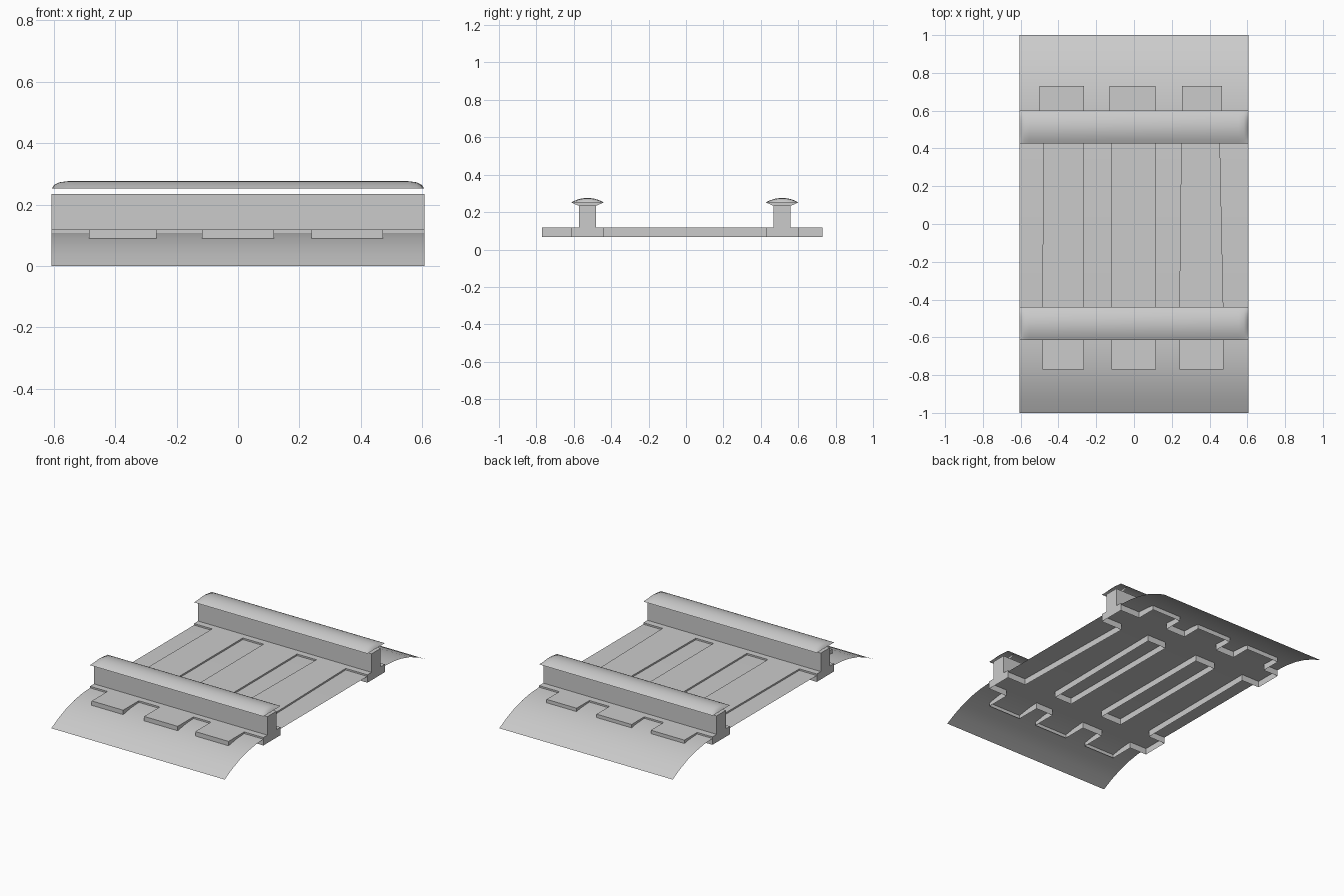
import bpy
import bmesh
import math

cube = bpy.data.objects.get("Cube")
if cube:
    bpy.data.objects.remove(cube)

grey = bpy.data.materials.new("plain grey")
grey.use_nodes = True
COLOUR = (0.6, 0.6, 0.6, 1)
grey.diffuse_color = COLOUR
grey.node_tree.nodes["Principled BSDF"].inputs["Base Color"].default_value = COLOUR

HALF = 0.607                 # half width of the whole section
DECK, TOP, BOTTOM = 0.108, 0.118, 0.068
WEB_TOP, LIP, CROWN = 0.235, 0.252, 0.024


def finish(name, bm, smooth=False):
    mesh = bpy.data.meshes.new(name)
    bm.to_mesh(mesh)
    bm.free()
    mesh.materials.append(grey)
    obj = bpy.data.objects.new(name, mesh)
    bpy.context.collection.objects.link(obj)
    if smooth:
        bpy.ops.object.select_all(action="DESELECT")
        obj.select_set(True)
        bpy.context.view_layer.objects.active = obj
        bpy.ops.object.shade_smooth_by_angle(angle=math.radians(35))
    return obj


def surface(bm, rows, keep=lambda j, i: True):
    """Fill a grid of points with quads, leaving out unwanted cells."""
    grid = [[bm.verts.new(p) for p in row] for row in rows]
    for j in range(len(grid) - 1):
        for i in range(len(grid[0]) - 1):
            if keep(j, i):
                bm.faces.new((grid[j][i], grid[j][i + 1],
                              grid[j + 1][i + 1], grid[j + 1][i]))


# Ballast sheet: flat deck with a curved slope down at each end
slope = [(1, 0), (0.93, 0.036), (0.85, 0.068), (0.77, 0.09), (0.69, 0.103), (0.61, DECK)]
profile = [(-y, z) for y, z in slope] + [(y, z) for y, z in reversed(slope)]
bm = bmesh.new()
surface(bm, [[(-HALF, y, z), (HALF, y, z)] for y, z in profile])
finish("ballast_sheet", bm, smooth=True)

# Sleeper frame: three uneven planks joined by two rail bases, open underneath
front = (-HALF, -0.485, -0.265, -0.118, 0.117, 0.24, 0.473, HALF)
inner = (-HALF, -0.48, -0.265, -0.12, 0.115, 0.25, 0.455, HALF)
back = (-HALF, -0.5, -0.265, -0.13, 0.115, 0.255, 0.465, HALF)
stations = [(-0.77, front), (-0.613, front), (-0.441, front),
            (0.427, inner), (0.602, back), (0.73, back)]
bm = bmesh.new()
surface(bm, [[(x, y, TOP) for x in edges] for y, edges in stations],
        keep=lambda j, i: j % 2 == 1 or i % 2 == 1)
loose = [v for v in bm.verts if not v.link_faces]
bmesh.ops.delete(bm, geom=loose, context="VERTS")
rim = [e for e in bm.edges if e.is_boundary]
walls = bmesh.ops.extrude_edge_only(bm, edges=rim)["geom"]
bmesh.ops.translate(bm, vec=(0, 0, BOTTOM - TOP),
                    verts=[v for v in walls if isinstance(v, bmesh.types.BMVert)])
finish("sleeper_frame", bm)

# Rails: upright web and a domed head whose crown drops to the lip at both ends
taper = [(HALF, 0), (0.599, 0.5), (0.582, 0.85), (0.555, 1)]
ends = [(-x, f) for x, f in taper] + [(x, f) for x, f in reversed(taper)]
across = [i / 5 - 1 for i in range(11)]
for side, y in (("front", -0.527), ("back", 0.514)):
    bm = bmesh.new()
    bmesh.ops.create_cube(bm, size=1)
    bmesh.ops.scale(bm, vec=(2 * HALF, 0.092, WEB_TOP - TOP), verts=bm.verts)
    bmesh.ops.translate(bm, vec=(0, y, (WEB_TOP + TOP) / 2), verts=bm.verts)
    finish(side + "_rail_web", bm)

    bm = bmesh.new()
    surface(bm, [[(x, y + 0.087 * t, LIP + CROWN * f * (1 - t * t)) for x, f in ends]
                 for t in across])
    # End gussets between the head and the web
    for x in (-0.555, 0.555):
        bm.faces.new([bm.verts.new((x, y + d, z)) for d, z in
                      ((-0.087, LIP), (0.087, LIP), (0.05, WEB_TOP), (-0.05, WEB_TOP))])
    finish(side + "_rail_head", bm, smooth=True)
